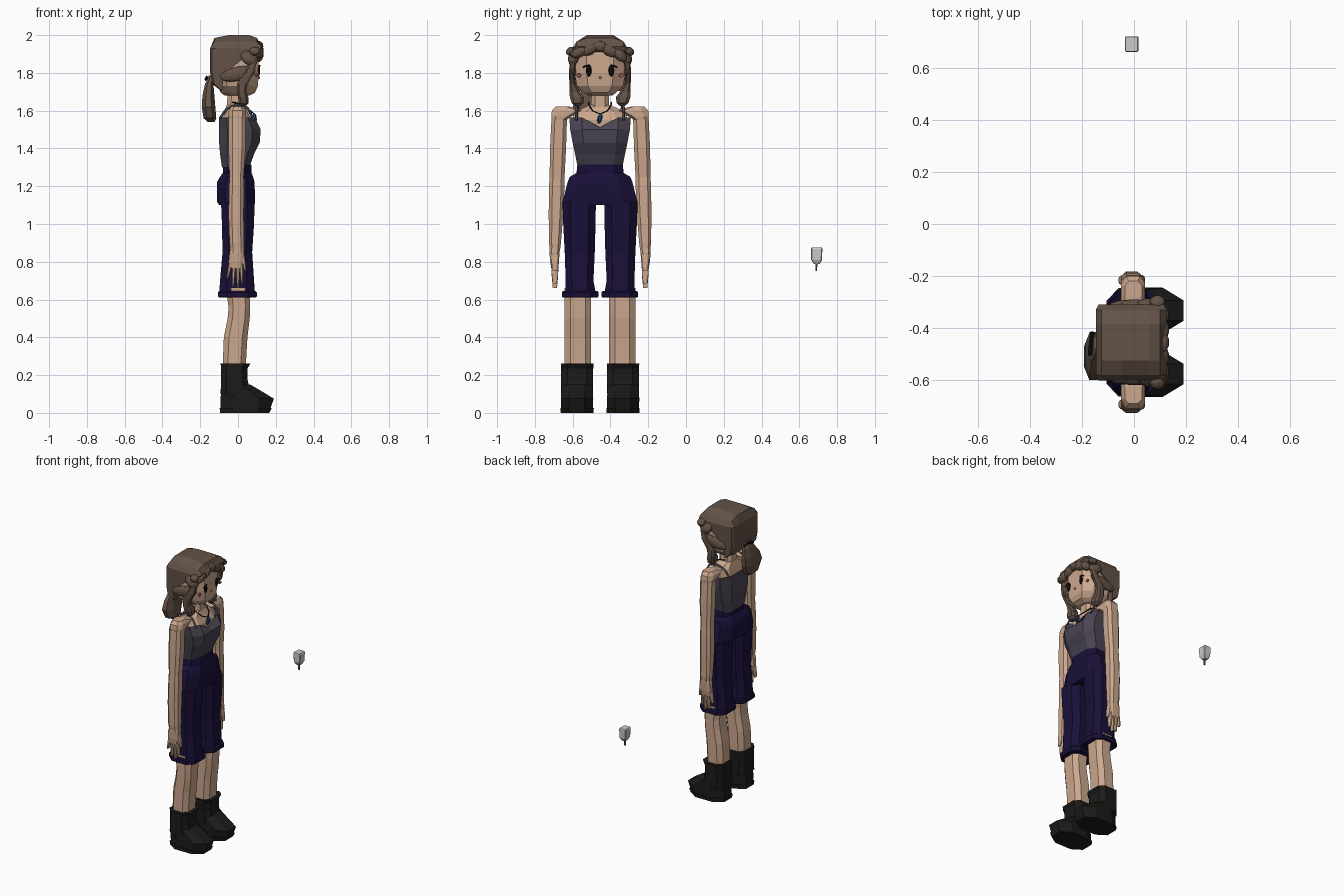
import bpy, bmesh
from math import radians
from mathutils import Matrix, Vector, Euler

C = -0.455  # y position of the figure's centre line


def material(name, *rgb):
    m = bpy.data.materials.new(name)
    m.diffuse_color = (*rgb, 1)
    return m


SKIN = material("skin", .60, .39, .27)
HAIR = material("brown", .125, .085, .062)
TOP = material("grey_violet", .07, .06, .085)
NAVY = material("navy", .010, .005, .040)
BOOT = material("black", .012, .011, .010)
INK = material("ink", .003, .003, .003)
BLUE = material("blue", .01, .05, .15)
PINK = material("pink", .55, .16, .14)
WOOD = material("wood", .25, .10, .06)


def finish(name, bm, mat):
    bmesh.ops.recalc_face_normals(bm, faces=bm.faces)
    me = bpy.data.meshes.new(name)
    bm.to_mesh(me)
    bm.free()
    if mat:
        me.materials.append(mat)
    ob = bpy.data.objects.new(name, me)
    bpy.context.collection.objects.link(ob)
    return ob


def skin_rings(name, rings, mat, caps=True):
    bm = bmesh.new()
    vs = [[bm.verts.new(p) for p in r] for r in rings]
    n = len(vs[0])
    for a, b in zip(vs, vs[1:]):
        for i in range(n):
            bm.faces.new((a[i], a[(i + 1) % n], b[(i + 1) % n], b[i]))
    if caps:
        bm.faces.new(vs[0])
        bm.faces.new(vs[-1])
    return finish(name, bm, mat)


def ring(z, x0, x1, u0, u1, c, s=1):
    """Chamfered rectangle with a middle point front and back."""
    kx, ku, m = (x1 - x0) * c, (u1 - u0) * c, (u0 + u1) / 2
    pts = [(x1, u0 + ku), (x1, m), (x1, u1 - ku), (x1 - kx, u1), (x0 + kx, u1),
           (x0, u1 - ku), (x0, m), (x0, u0 + ku), (x0 + kx, u0), (x1 - kx, u0)]
    return [(x, C + s * u, z) for x, u in pts]


def loft(name, rows, mat, c=.22, s=1, caps=True):
    return skin_rings(name, [ring(*r, c, s) for r in rows], mat, caps)


def sym(z, x0, x1, w):
    return (z, x0, x1, -w, w)


def blob(name, loc, size, mat, rot=(0, 0, 0), sub=2):
    bm = bmesh.new()
    bmesh.ops.create_icosphere(bm, subdivisions=sub, radius=1)
    M = (Matrix.Translation((loc[0], C + loc[1], loc[2]))
         @ Euler([radians(a) for a in rot]).to_matrix().to_4x4()
         @ Matrix.Diagonal((*size, 1)))
    bm.transform(M)
    return finish(name, bm, mat)


def cord(name, pts, r, mat):
    cu = bpy.data.curves.new(name, 'CURVE')
    cu.dimensions = '3D'
    cu.bevel_depth, cu.bevel_resolution, cu.use_fill_caps = r, 0, True
    sp = cu.splines.new('POLY')
    sp.points.add(len(pts) - 1)
    for p, (x, u, z) in zip(sp.points, pts):
        p.co = (x, C + u, z, 1)
    cu.materials.append(mat)
    bpy.context.collection.objects.link(bpy.data.objects.new(name, cu))


# Torso: bare chest, neck, camisole with a V neckline, hips
loft("chest", [sym(1.42, -.08, .07, .13), sym(1.55, -.08, .075, .15),
               sym(1.595, -.07, .05, .13), sym(1.63, -.06, .035, .055)], SKIN)
loft("neck", [sym(1.60, -.06, .04, .05), sym(1.70, -.055, .04, .045)], SKIN)
cami = [ring(*r, .2) for r in (
    sym(1.30, -.085, .06, .118), sym(1.37, -.095, .085, .132), sym(1.43, -.10, .115, .145),
    sym(1.50, -.10, .12, .158), sym(1.565, -.10, .088, .163))]
cami[-1][1] = (.085, C, 1.512)
skin_rings("camisole", cami, TOP, caps=False)
loft("shorts_hips", [sym(1.10, -.10, .088, .198), sym(1.12, -.112, .09, .197),
                     sym(1.22, -.112, .088, .172), sym(1.25, -.095, .08, .16),
                     sym(1.27, -.08, .072, .125), sym(1.315, -.08, .07, .12)], NAVY)

for s, side in ((-1, "right"), (1, "left")):
    # Shorts leg and cuff
    loft(side + "_shorts_leg", [(.63, -.10, .09, .022, .185), (.70, -.095, .085, .035, .182),
         (.85, -.082, .075, .028, .187), (1.0, -.085, .085, .024, .195),
         (1.12, -.09, .088, .022, .199)], NAVY, s=s)
    loft(side + "_cuff", [(.61, -.10, .095, .012, .198), (.618, -.106, .1, .008, .202),
         (.638, -.106, .1, .008, .202), (.646, -.10, .09, .014, .195)], NAVY, s=s)
    # Lower leg
    loft(side + "_leg", [(.20, -.08, .043, .047, .187), (.28, -.08, .043, .047, .187),
         (.40, -.075, .05, .047, .187), (.50, -.055, .062, .047, .187),
         (.56, -.05, .064, .047, .187), (.66, -.065, .065, .047, .187)], SKIN, s=s)
    # Boot: sole, foot with rounded toe, shaft
    loft(side + "_sole", [(0, -.095, .165, .035, .208), (.025, -.097, .178, .033, .21)], BOOT, .25, s)
    loft(side + "_boot_foot", [(.02, -.092, .17, .038, .206), (.075, -.092, .19, .036, .208),
         (.115, -.09, .125, .04, .205), (.15, -.09, .065, .042, .205)], BOOT, .27, s)
    loft(side + "_boot_shaft", [(.10, -.092, .065, .038, .206), (.18, -.09, .05, .038, .206),
         (.235, -.09, .05, .036, .206), (.262, -.092, .066, .036, .208)], BOOT, .2, s)
    # Shoulder and arm
    loft(side + "_shoulder", [(1.55, -.045, .04, .18, .255), (1.57, -.05, .043, .15, .258),
         (1.60, -.05, .043, .08, .255), (1.622, -.035, .03, .165, .235)], SKIN, s=s)
    loft(side + "_arm", [(.86, -.04, .03, .212, .265), (.90, -.045, .032, .207, .27),
         (1.05, -.05, .03, .195, .272), (1.20, -.047, .032, .188, .27),
         (1.25, -.045, .03, .188, .267), (1.40, -.05, .04, .18, .265),
         (1.56, -.05, .04, .175, .257)], SKIN, s=s)
    # Hand with spread fingers and thumb
    loft(side + "_palm", [(.765, -.047, .025, .22, .258), (.80, -.05, .03, .218, .264),
         (.85, -.045, .033, .214, .268), (.875, -.038, .03, .212, .268)], SKIN, s=s)
    for i, (xa, xb, z) in enumerate(((-.04, -.055, .715), (-.02, -.027, .67),
                                     (-.001, .0, .66), (.016, .022, .685), (.026, .038, .75))):
        zt = .835 if i == 4 else .79
        loft(f"{side}_finger_{i}", [(z, xb - .005, xb + .005, .228, .25),
             ((z + zt) / 2, (xa + xb) / 2 - .009, (xa + xb) / 2 + .009, .222, .256),
             (zt, xa - .01, xa + .01, .22, .258)], SKIN, s=s)
    # Camisole strap
    cord(side + "_strap", [(.085, s * .125, 1.55), (.05, s * .125, 1.615), (-.01, s * .12, 1.632),
         (-.06, s * .115, 1.61), (-.095, s * .11, 1.56)], .007, TOP)
    # Face details
    blob(side + "_eye", (.108, s * .06, 1.812), (.01, .016, .032), INK)
    cord(side + "_brow", [(.115, s * .055, 1.84), (.115, s * .075, 1.838),
                          (.112, s * .09, 1.828)], .004, INK)
    blob(side + "_cheek", (.1, s * .113, 1.787), (.008, .014, .012), PINK, sub=1)
    # Side locks: swept temple hair, leaf over the ear, curl beside the neck
    blob(side + "_temple_lock", (.06, s * .14, 1.88), (.05, .028, .04), HAIR, (s * 25, 30, 0))
    blob(side + "_flick", (.09, s * .155, 1.915), (.03, .028, .022), HAIR, (s * -35, 0, 0))
    blob(side + "_ear_leaf", (0, s * .143, 1.795), (.1, .022, .038), HAIR, (0, -12, 0))
    loft(side + "_curl", [(1.625, .015, .04, .105, .13), (1.64, .005, .055, .088, .15),
         (1.67, 0, .055, .083, .16), (1.70, -.005, .045, .105, .162), (1.74, -.005, .05, .13, .162),
         (1.80, .03, .085, .137, .165), (1.86, .06, .1, .125, .16)], HAIR, s=s)

# Head
loft("head", [sym(1.68, -.07, .06, .065), sym(1.695, -.09, .09, .085), sym(1.73, -.11, .105, .122),
              sym(1.80, -.12, .11, .137), sym(1.90, -.12, .108, .137), sym(1.95, -.10, .09, .12)], SKIN, .24)
blob("nose", (.11, 0, 1.775), (.008, .008, .008), SKIN, sub=1)
blob("mouth", (.101, 0, 1.737), (.004, .014, .003), PINK, sub=1)

# Hair cap: a side profile lofted across the head, with clipped corners
profile = [(-.09, 1.705), (-.135, 1.74), (-.147, 1.80), (-.147, 1.93), (-.125, 1.985), (-.05, 2.0),
           (.06, 2.0), (.10, 1.985), (.125, 1.94), (.115, 1.915), (.04, 1.885), (-.03, 1.83), (-.085, 1.76)]
skin_rings("hair_cap", [[(x * k, C + u, min(z, top)) for x, z in profile]
           for u, k, top in ((-.146, .93, 1.93), (-.125, 1, 1.965), (-.07, 1, 2.0),
                             (.07, 1, 2.0), (.125, 1, 1.965), (.146, .93, 1.93))], HAIR)
# Fringe
for i, (u, z, w, h, a) in enumerate(((-.11, 1.91, .05, .028, 25), (-.055, 1.925, .05, .03, 30),
                                     (0, 1.94, .045, .03, -10), (.05, 1.92, .055, .032, -30),
                                     (.105, 1.895, .045, .028, -45))):
    blob(f"fringe_{i}", (.108, u, z), (.027, w, h), HAIR, (a, 0, 0))
# Ponytail and its tie
loft("ponytail", [(1.54, -.16, -.125, -.075, -.02), (1.56, -.182, -.115, -.12, .01),
     (1.62, -.192, -.12, -.145, .035), (1.68, -.188, -.125, -.12, .04), (1.74, -.175, -.13, -.07, .035),
     (1.785, -.155, -.12, -.035, .03)], HAIR, .28)
cord("hair_tie", [(-.17, -.05, 1.765), (-.165, 0, 1.778), (-.16, .04, 1.768)], .008, INK)

# Necklace with pendant
for s in (-1, 1):
    cord("necklace", [(-.03, s * .06, 1.645), (.03, s * .06, 1.632), (.065, s * .04, 1.60),
                      (.085, 0, 1.583)], .0035, INK)
loft("pendant", [(1.532, .08, .09, -.01, 0), (1.55, .078, .1, -.016, .008),
                 (1.572, .078, .098, -.01, .014), (1.585, .082, .09, -.002, .008)], BLUE)

# Small loose block on a stick, standing apart
U = .69 - C
loft("loose_block", [(.788, -.022, .005, U - .012, U + .018), (.81, -.033, .016, U - .027, U + .03),
                     (.868, -.035, .018, U - .028, U + .032), (.876, -.032, .014, U - .026, U + .03)], None, .08)
loft("block_stick", [(.75, -.013, -.003, U - .004, U + .004), (.80, -.015, -.001, U - .006, U + .006)], WOOD)
